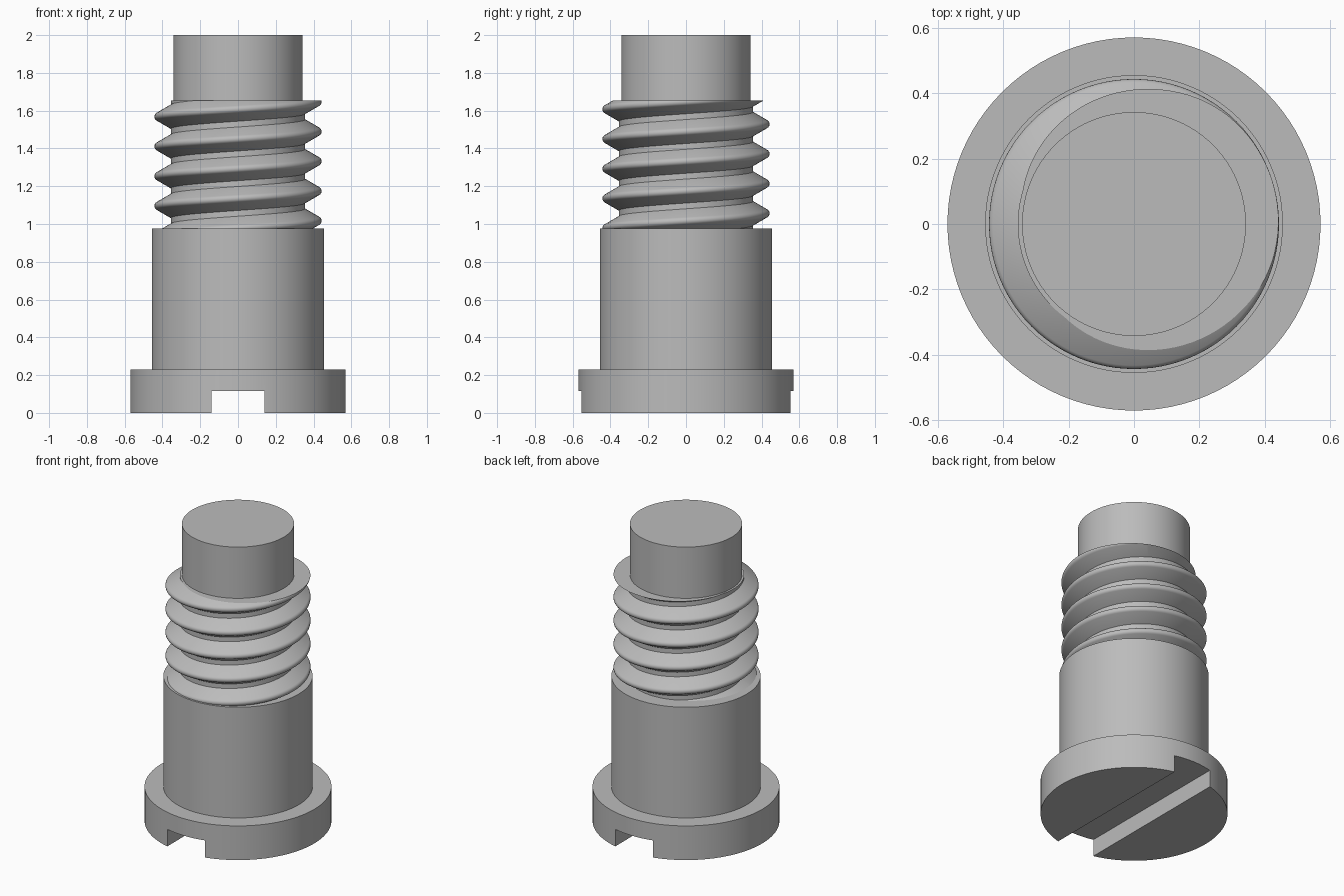
import bpy, bmesh
from math import sin, cos, tan, pi, radians

SEGMENTS = 96
HEAD_TOP, SHANK_TOP, THREAD_TOP, TIP_TOP = 0.23, 0.975, 1.655, 2.0

if "Cube" in bpy.data.objects:
    bpy.data.objects.remove(bpy.data.objects["Cube"], do_unlink=True)

# Plain grey metal
steel = bpy.data.materials.new("grey_steel")
steel.use_nodes = True
steel.diffuse_color = (0.5, 0.5, 0.5, 1)
steel.node_tree.nodes["Principled BSDF"].inputs["Base Color"].default_value = steel.diffuse_color


def finish(obj):
    """Give the part its material and smooth shading with sharp edges."""
    obj.data.materials.clear()
    obj.data.materials.append(steel)
    bpy.ops.object.select_all(action="DESELECT")
    obj.select_set(True)
    bpy.context.view_layer.objects.active = obj
    bpy.ops.object.shade_smooth_by_angle(angle=radians(30))


def cylinder(name, radius, bottom, top):
    bpy.ops.mesh.primitive_cylinder_add(vertices=SEGMENTS, radius=radius, depth=top - bottom,
                                        location=(0, 0, (bottom + top) / 2))
    obj = bpy.context.object
    obj.name = name
    return obj


def thread_profile(root, crest, rounding):
    """One ridge: 60 degree flanks with a rounded crest, as (radius, height)."""
    centre = crest - rounding
    arc = [(centre + rounding * cos(radians(a)), rounding * sin(radians(a)))
           for a in range(-60, 61, 20)]
    base = arc[-1][1] + (arc[-1][0] - root) * tan(radians(30))
    return [(root, -base)] + arc + [(root, base)]


def threaded_rod(name, pitch, start, turns, bottom, top):
    """Sweep the ridge up a helix, weld the turns, then trim and cap both ends."""
    profile = thread_profile(0.355, 0.443, 0.022)
    profile.append((profile[0][0], profile[0][1] + pitch))
    bm = bmesh.new()
    previous = None
    for i in range(turns * SEGMENTS + 1):
        a = 2 * pi * i / SEGMENTS
        lift = start + pitch * i / SEGMENTS
        row = [bm.verts.new((r * cos(a), r * sin(a), z + lift)) for r, z in profile]
        if previous:
            for j in range(len(row) - 1):
                bm.faces.new((previous[j], row[j], row[j + 1], previous[j + 1]))
        previous = row
    bmesh.ops.remove_doubles(bm, verts=bm.verts, dist=0.0001)
    for height, up in ((bottom, -1), (top, 1)):
        cut = bmesh.ops.bisect_plane(bm, geom=bm.verts[:] + bm.edges[:] + bm.faces[:],
                                     plane_co=(0, 0, height), plane_no=(0, 0, up),
                                     clear_outer=True)
        rim = [e for e in cut["geom_cut"] if isinstance(e, bmesh.types.BMEdge)]
        bmesh.ops.contextual_create(bm, geom=rim)
    bmesh.ops.recalc_face_normals(bm, faces=bm.faces)
    mesh = bpy.data.meshes.new(name)
    bm.to_mesh(mesh)
    bm.free()
    obj = bpy.data.objects.new(name, mesh)
    bpy.context.collection.objects.link(obj)
    return obj


# Slotted head
head = cylinder("slotted_head", 0.57, 0, HEAD_TOP)
bpy.ops.mesh.primitive_cube_add(size=1, location=(0, 0, 0))
cutter = bpy.context.object
cutter.name = "slot_cutter"
cutter.scale = (0.28, 2, 0.23)
cutter.hide_render = True
slot = head.modifiers.new("slot", "BOOLEAN")
slot.operation = "DIFFERENCE"
slot.solver = "EXACT"
slot.object = cutter
bpy.context.view_layer.objects.active = head
bpy.ops.object.modifier_apply(modifier=slot.name)
bpy.data.objects.remove(cutter, do_unlink=True)
finish(head)

# Plain shoulder, threaded section and pilot tip
finish(cylinder("shoulder", 0.455, HEAD_TOP - 0.02, SHANK_TOP))
finish(threaded_rod("thread", 0.1575, 0.702, 8, SHANK_TOP - 0.01, THREAD_TOP))
finish(cylinder("pilot_tip", 0.342, THREAD_TOP - 0.02, TIP_TOP))
